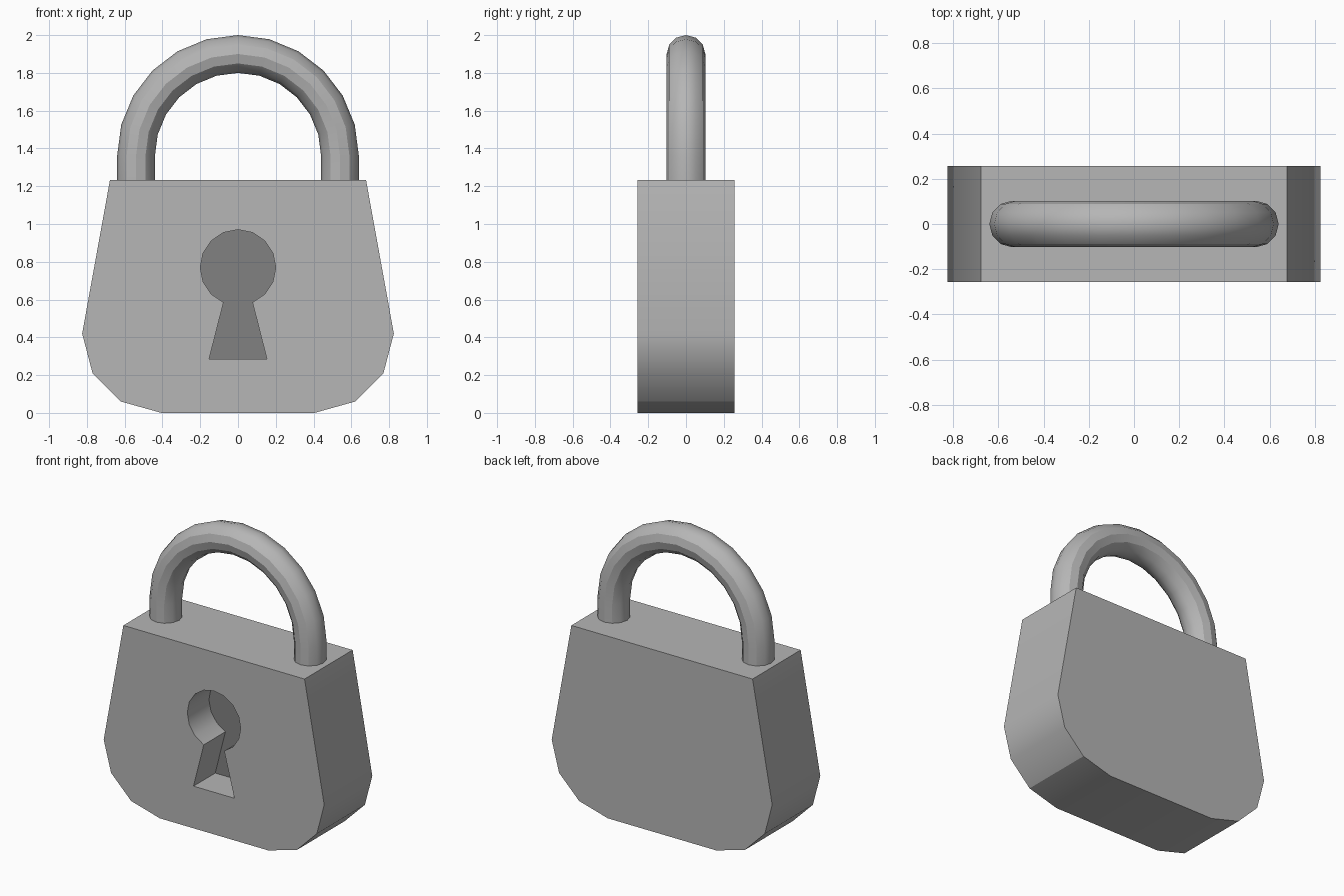
import bpy, bmesh
from math import radians, sin, cos, pi

if "Cube" in bpy.data.objects:
    bpy.data.objects.remove(bpy.data.objects["Cube"])


def activate(obj):
    bpy.ops.object.select_all(action='DESELECT')
    obj.select_set(True)
    bpy.context.view_layer.objects.active = obj


def grey(name, v):
    mat = bpy.data.materials.new(name)
    mat.diffuse_color = (v, v, v, 1)
    mat.use_nodes = True
    mat.node_tree.nodes["Principled BSDF"].inputs["Base Color"].default_value = mat.diffuse_color
    return mat


def link_bmesh(name, bm):
    bmesh.ops.recalc_face_normals(bm, faces=bm.faces)
    mesh = bpy.data.meshes.new(name)
    bm.to_mesh(mesh)
    bm.free()
    obj = bpy.data.objects.new(name, mesh)
    bpy.context.collection.objects.link(obj)
    return obj


def prism(name, profile, y0, y1):
    """Extrude an (x, z) outline from y0 to y1."""
    bm = bmesh.new()
    face = bm.faces.new([bm.verts.new((x, y0, z)) for x, z in profile])
    ext = bmesh.ops.extrude_face_region(bm, geom=[face], use_keep_orig=True)
    verts = [v for v in ext['geom'] if isinstance(v, bmesh.types.BMVert)]
    bmesh.ops.translate(bm, verts=verts, vec=(0, y1 - y0, 0))
    return link_bmesh(name, bm)


metal = grey("metal", 0.465)
dark_metal = grey("dark_metal", 0.22)

# Body: tapered slab with rounded lower corners
half = [(0.405, 0), (0.62, 0.06), (0.77, 0.21), (0.825, 0.42), (0.678, 1.232)]
body = prism("body", half + [(-x, z) for x, z in reversed(half)], -0.257, 0.257)

# Keyhole: round top flowing into a flared slot, cut part way in
FLOOR_Y = -0.025
hole = [(0.2 * cos(radians(a)), 0.77 + 0.2 * sin(radians(a)))
        for a in [-67.5 + 22.5 * i for i in range(15)]]
hole += [(-0.153, 0.285), (0.153, 0.285)]
cutter = prism("keyhole_cutter", hole, -0.4, FLOOR_Y)
cut = body.modifiers.new("keyhole", 'BOOLEAN')
cut.operation = 'DIFFERENCE'
cut.solver = 'EXACT'
cut.object = cutter
activate(body)
bpy.ops.object.modifier_apply(modifier=cut.name)
bpy.data.objects.remove(cutter)
bpy.ops.object.shade_smooth_by_angle(angle=radians(35))

# Dark floor of the keyhole
body.data.materials.clear()
body.data.materials.append(metal)
body.data.materials.append(dark_metal)
for p in body.data.polygons:
    on_floor = abs(p.normal.y) > 0.9 and abs(p.center.y - FLOOR_Y) < 1e-3
    p.material_index = 1 if on_floor else 0

# Crisp crease where each lower corner meets the underside
for e in body.data.edges:
    a, b = (body.data.vertices[i].co for i in e.vertices)
    if abs(a.z - 0.06) < 1e-3 and abs(b.z - 0.06) < 1e-3:
        e.use_edge_sharp = True

# Shackle: 12-sided tube swept along two legs and a half circle
R, TUBE, SIDES, ARC_Z = 0.54, 0.1025, 12, 1.36
path = [(R, 1.22, 0)]
path += [(R * cos(t), ARC_Z + R * sin(t), t) for t in [pi * i / 12 for i in range(13)]]
path += [(-R, 1.22, pi)]
bm = bmesh.new()
rings = []
for x, z, t in path:
    ring = []
    for k in range(SIDES):
        u = 2 * pi * k / SIDES
        out = 0.1 * cos(u)
        ring.append(bm.verts.new((x + out * cos(t), TUBE * sin(u), z + out * sin(t))))
    rings.append(ring)
for r0, r1 in zip(rings, rings[1:]):
    for k in range(SIDES):
        n = (k + 1) % SIDES
        bm.faces.new((r0[k], r0[n], r1[n], r1[k]))
bm.faces.new(rings[0])
bm.faces.new(rings[-1])
shackle = link_bmesh("shackle", bm)
shackle.data.materials.append(metal)
activate(shackle)
bpy.ops.object.shade_smooth_by_angle(angle=radians(30))
